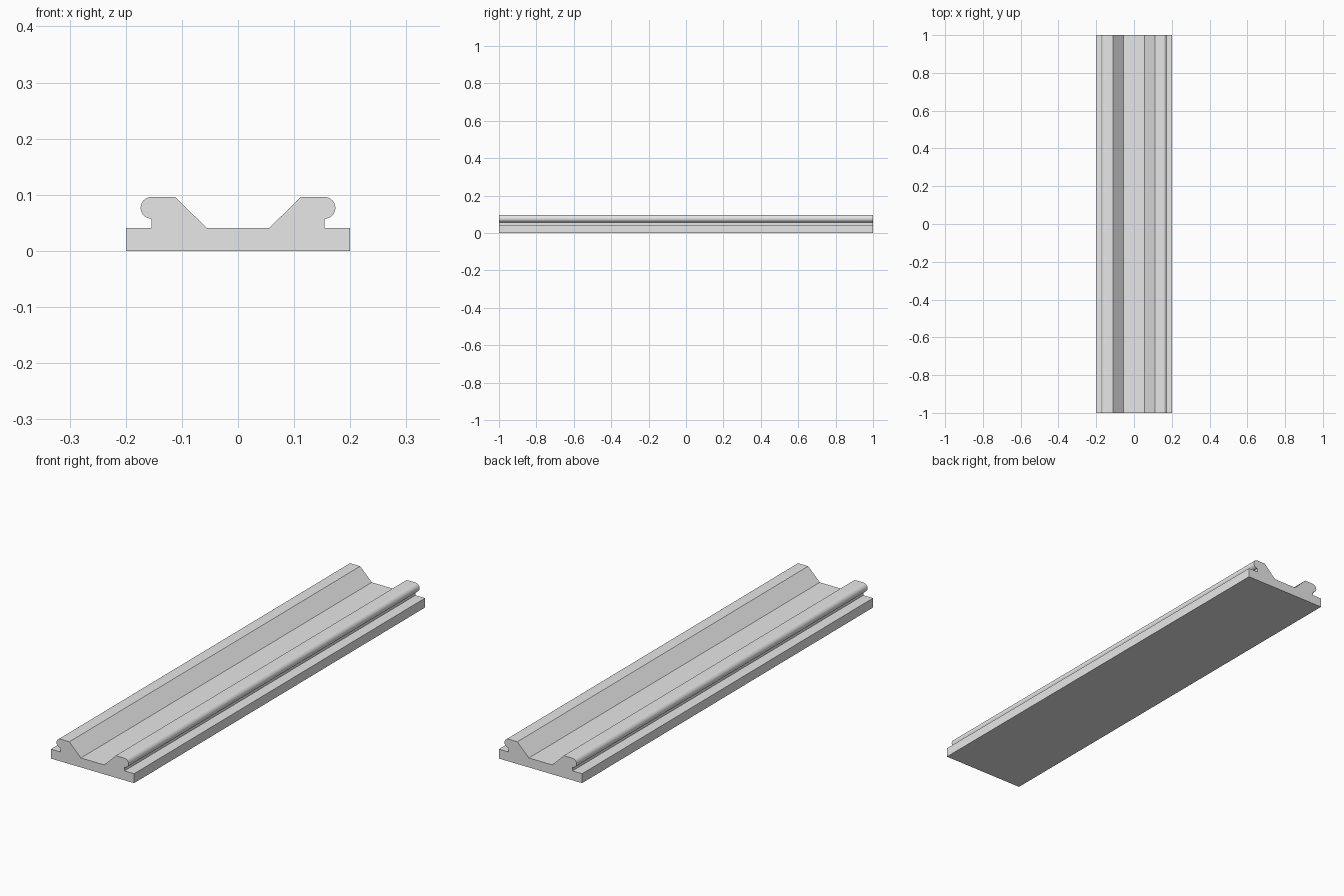
import bpy
import bmesh
from math import sin, cos, radians
from mathutils import Vector

if "Cube" in bpy.data.objects:
    bpy.data.objects.remove(bpy.data.objects["Cube"], do_unlink=True)

HALF_LENGTH = 1.0
BASE_TOP = 0.041
BEAD_X, BEAD_Z, BEAD_R = 0.154, 0.0768, 0.0195
BEAD_STEPS = 24

# Plain grey material
grey = bpy.data.materials.new("light grey")
grey.use_nodes = True
colour = (0.8, 0.8, 0.8, 1.0)
grey.diffuse_color = colour
grey.node_tree.nodes["Principled BSDF"].inputs["Base Color"].default_value = colour

# Half profile: base edge, neck, rounded bead, flat crest, sloped channel wall
half = [(0.2, 0.0), (0.2, BASE_TOP), (BEAD_X, BASE_TOP)]
for i in range(BEAD_STEPS + 1):
    a = radians(-90 + 180 * i / BEAD_STEPS)
    half.append((BEAD_X + BEAD_R * cos(a), BEAD_Z + BEAD_R * sin(a)))
half += [(0.112, BEAD_Z + BEAD_R), (0.056, BASE_TOP)]
profile = half + [(-x, z) for x, z in reversed(half)]

# Extrude the mirrored profile along the rail
bm = bmesh.new()
face = bm.faces.new([bm.verts.new((x, -HALF_LENGTH, z)) for x, z in profile])
ext = bmesh.ops.extrude_face_region(bm, geom=[face], use_keep_orig=True)
moved = [g for g in ext["geom"] if isinstance(g, bmesh.types.BMVert)]
bmesh.ops.translate(bm, verts=moved, vec=Vector((0, 2 * HALF_LENGTH, 0)))
bmesh.ops.recalc_face_normals(bm, faces=bm.faces[:])
mesh = bpy.data.meshes.new("rail")
bm.to_mesh(mesh)
bm.free()
mesh.materials.append(grey)

rail = bpy.data.objects.new("rail", mesh)
bpy.context.collection.objects.link(rail)

# Smooth beads, sharp edges elsewhere
bpy.ops.object.select_all(action="DESELECT")
rail.select_set(True)
bpy.context.view_layer.objects.active = rail
bpy.ops.object.shade_smooth_by_angle(angle=radians(30))
